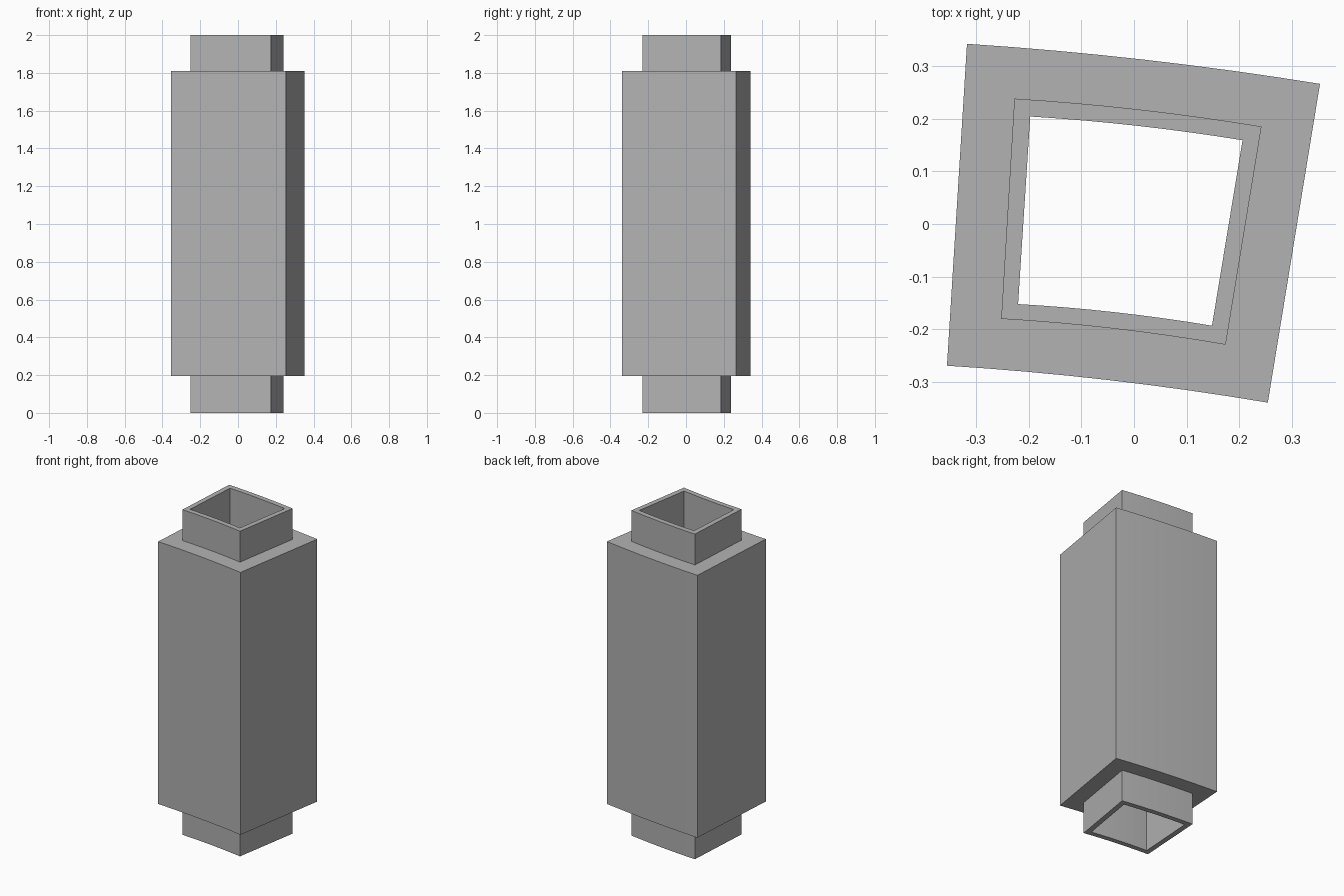
import bpy
import bmesh
from mathutils import Vector

cube = bpy.data.objects.get("Cube")
if cube:
    bpy.data.objects.remove(cube, do_unlink=True)

grey = bpy.data.materials.new("plain grey")
grey.use_nodes = True
colour = (0.45, 0.45, 0.45, 1)
grey.diffuse_color = colour
grey.node_tree.nodes["Principled BSDF"].inputs["Base Color"].default_value = colour

STEPS = 8


def arc(start, end, rise):
    """Shallow arc between two corners, bowed towards the back."""
    a, b = Vector(start), Vector(end)
    chord = b - a
    out = Vector((-chord.y, chord.x)).normalized()
    if out.y < 0:
        out = -out
    ts = [i / STEPS for i in range(STEPS + 1)]
    return [a + chord * t + out * (4 * rise * t * (1 - t)) for t in ts]


def wedge(back_left, back_right, front_right, front_left, rise):
    """Ring-sector outline: bowed front and back, straight sides."""
    return arc(back_left, back_right, rise) + arc(front_right, front_left, rise)


# Outlines of the body, the collar and the bore
body = wedge((-0.317, 0.342), (0.353, 0.266), (0.254, -0.339), (-0.355, -0.269), 0.008)
collar = wedge((-0.227, 0.238), (0.242, 0.185), (0.174, -0.229), (-0.252, -0.18), 0.006)
bore = wedge((-0.197, 0.204), (0.206, 0.159), (0.148, -0.193), (-0.22, -0.152), 0.005)

# Stepped hollow shaft: closed loft from the bore, round the outside, and back
sections = [(bore, 0), (collar, 0), (collar, 0.196), (body, 0.196),
            (body, 1.81), (collar, 1.81), (collar, 2), (bore, 2)]
bm = bmesh.new()
rings = [[bm.verts.new((p.x, p.y, z)) for p in outline] for outline, z in sections]
for low, high in zip(rings, rings[1:] + rings[:1]):
    for i in range(len(low)):
        j = (i + 1) % len(low)
        bm.faces.new((low[i], low[j], high[j], high[i]))
bmesh.ops.recalc_face_normals(bm, faces=bm.faces[:])

mesh = bpy.data.meshes.new("hollow_shaft")
bm.to_mesh(mesh)
bm.free()
mesh.materials.append(grey)
shaft = bpy.data.objects.new("hollow_shaft", mesh)
bpy.context.collection.objects.link(shaft)
